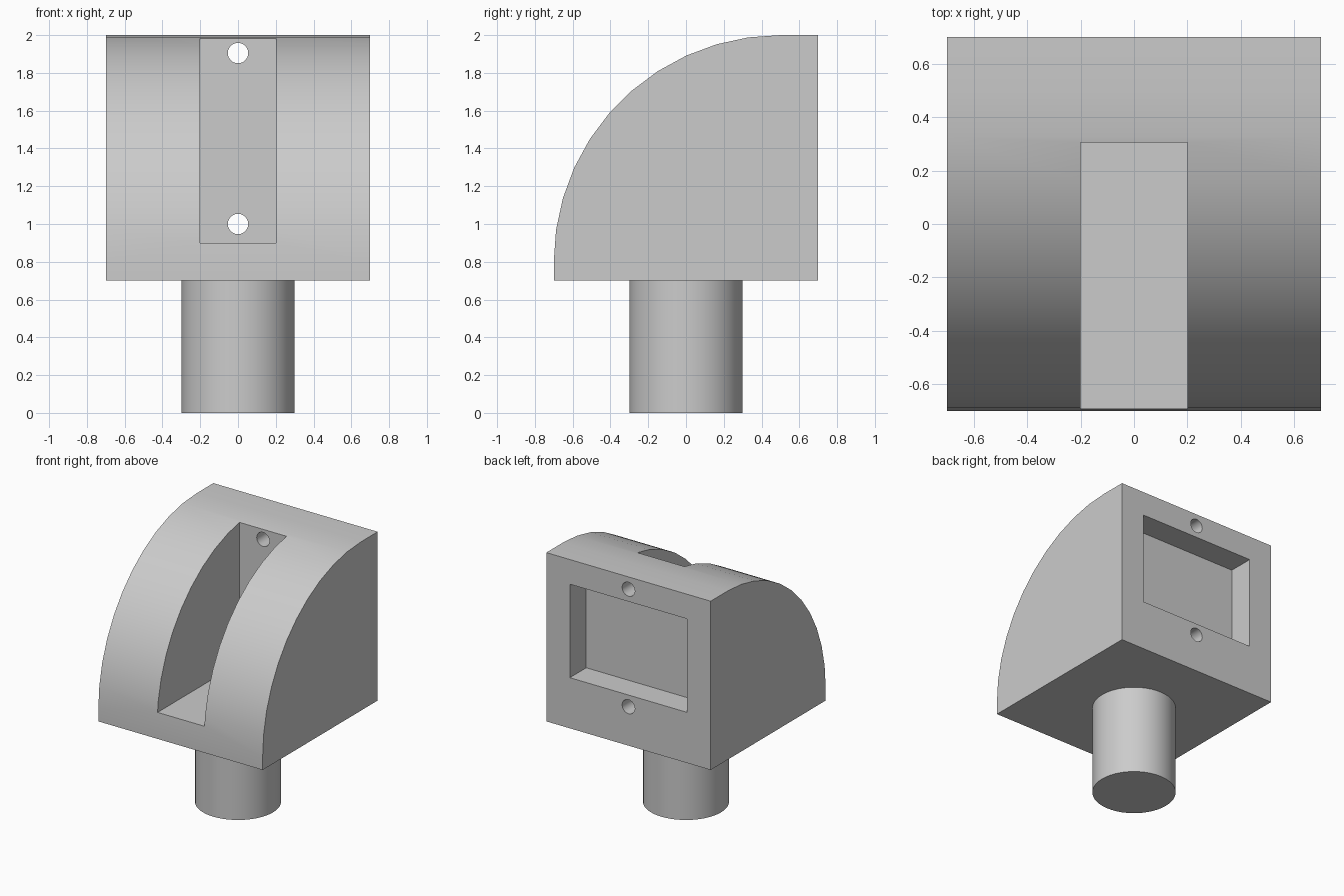
import bpy, bmesh, math

cube = bpy.data.objects.get("Cube")
if cube:
    bpy.data.objects.remove(cube, do_unlink=True)

grey = bpy.data.materials.new("light_grey")
grey.use_nodes = True
grey.diffuse_color = (0.6, 0.6, 0.6, 1)
grey.node_tree.nodes["Principled BSDF"].inputs["Base Color"].default_value = (0.6, 0.6, 0.6, 1)


def finish(name, bm):
    """Turn a bmesh into a named object with the grey material."""
    bmesh.ops.recalc_face_normals(bm, faces=bm.faces)
    mesh = bpy.data.meshes.new(name)
    bm.to_mesh(mesh)
    bm.free()
    mesh.materials.append(grey)
    obj = bpy.data.objects.new(name, mesh)
    bpy.context.collection.objects.link(obj)
    return obj


def box(name, x, y, z):
    """Box from (min, max) pairs on each axis."""
    bm = bmesh.new()
    bmesh.ops.create_cube(bm, size=1)
    for v in bm.verts:
        v.co = [sum(r) / 2 + c * (r[1] - r[0]) for c, r in zip(v.co, (x, y, z))]
    return finish(name, bm)


def cylinder(name, radius, depth, location, tilt=0, segments=48):
    bm = bmesh.new()
    bmesh.ops.create_cone(bm, cap_ends=True, segments=segments,
                          radius1=radius, radius2=radius, depth=depth)
    obj = finish(name, bm)
    obj.location = location
    obj.rotation_euler.x = tilt
    return obj


def smooth(obj):
    bpy.ops.object.select_all(action="DESELECT")
    obj.select_set(True)
    bpy.context.view_layer.objects.active = obj
    bpy.ops.object.shade_smooth_by_angle(angle=math.radians(30))


# Head: quarter-round side profile extruded across the width
STEPS = 11
profile = [(0.7, 2.0), (0.7, 0.7), (-0.7, 0.7)]
for i in range(STEPS + 1):
    a = math.pi / 2 * i / STEPS
    profile.append((0.5 - 1.2 * math.cos(a), 0.8 + 1.2 * math.sin(a)))
bm = bmesh.new()
side = bm.faces.new([bm.verts.new((-0.7, y, z)) for y, z in profile])
extruded = bmesh.ops.extrude_face_region(bm, geom=[side])["geom"]
bmesh.ops.translate(bm, vec=(1.4, 0, 0),
                    verts=[g for g in extruded if isinstance(g, bmesh.types.BMVert)])
head = finish("head", bm)

# Front slot, rear pocket and the two screw holes
cutters = [
    box("slot_cutter", (-0.2, 0.2), (-1, 0.305), (0.9, 2.2)),
    box("pocket_cutter", (-0.5, 0.5), (0.5, 0.9), (1.09, 1.81)),
]
for label, z in (("upper", 1.905), ("lower", 1.0)):
    cutters.append(cylinder(label + "_hole_cutter", 0.054, 0.8, (0, 0.5, z),
                            tilt=math.pi / 2, segments=32))
for cutter in cutters:
    mod = head.modifiers.new(cutter.name, "BOOLEAN")
    mod.operation = "DIFFERENCE"
    mod.solver = "EXACT"
    mod.object = cutter
    cutter.hide_render = True

# Apply the cuts and drop the cutters
bpy.context.view_layer.update()
graph = bpy.context.evaluated_depsgraph_get()
cut_mesh = bpy.data.meshes.new_from_object(head.evaluated_get(graph))
head.modifiers.clear()
head.data = cut_mesh
for cutter in cutters:
    bpy.data.objects.remove(cutter, do_unlink=True)
smooth(head)

# Round peg under the head
smooth(cylinder("peg", 0.3, 0.7, (0, 0, 0.35)))
